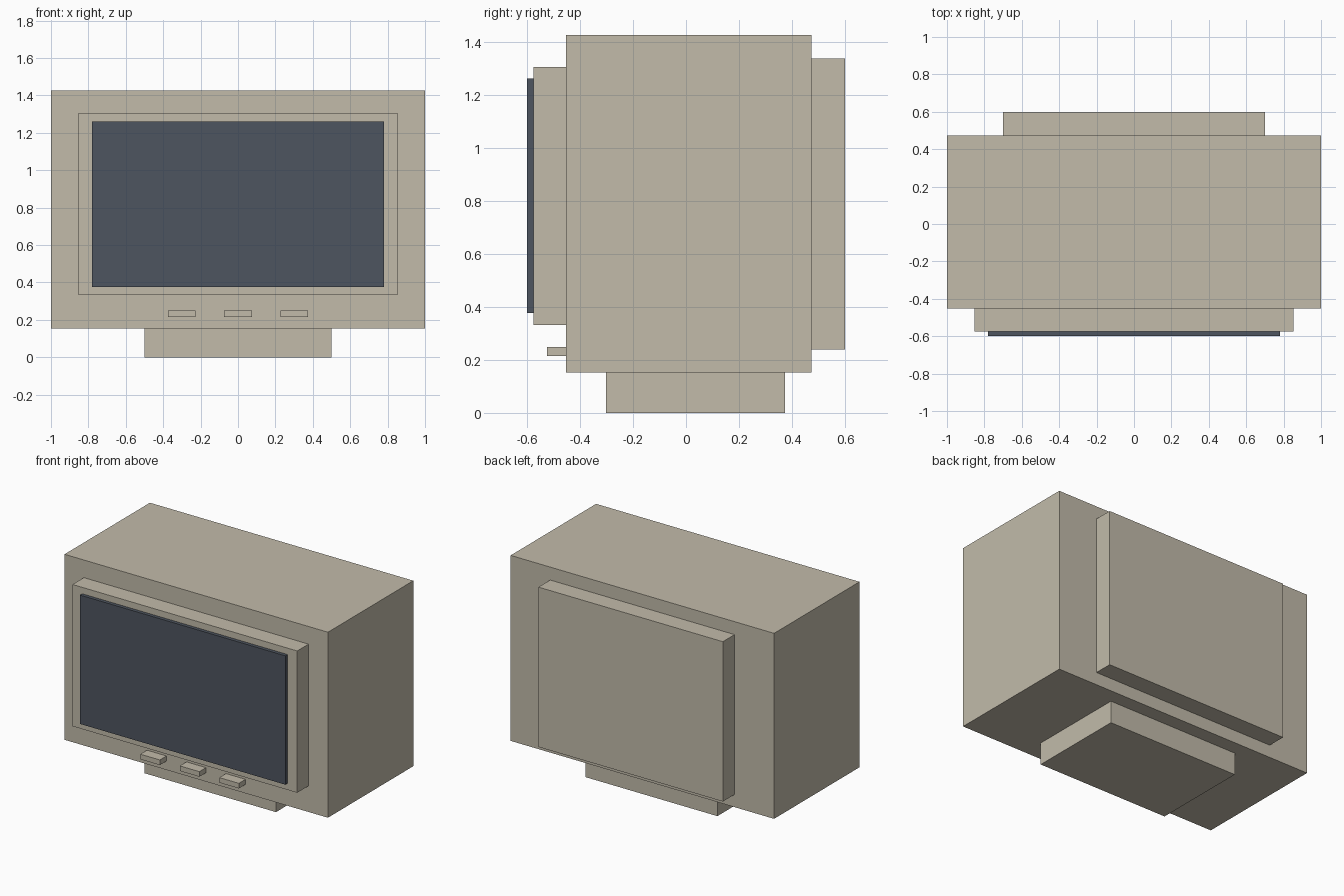
import bpy

default = bpy.data.objects.get("Cube")
if default:
    bpy.data.objects.remove(default, do_unlink=True)


def material(name, rgb):
    mat = bpy.data.materials.new(name)
    mat.use_nodes = True
    color = (*rgb, 1)
    mat.diffuse_color = color
    mat.node_tree.nodes["Principled BSDF"].inputs["Base Color"].default_value = color
    return mat


def box(name, x, y, z, mat):
    """Box spanning the (low, high) range given on each axis."""
    spans = (x, y, z)
    bpy.ops.mesh.primitive_cube_add(size=1, location=[(a + b) / 2 for a, b in spans])
    ob = bpy.context.object
    ob.name = name
    ob.scale = [b - a for a, b in spans]
    bpy.ops.object.transform_apply(location=False, rotation=False, scale=True)
    ob.data.materials.append(mat)
    return ob


beige = material("beige plastic", (0.54, 0.497, 0.402))
glass = material("dark blue grey glass", (0.076, 0.091, 0.117))

FRONT, BACK = -0.453, 0.473

# Main case and the stand below it
box("case", (-1, 1), (FRONT, BACK), (0.153, 1.426), beige)
box("stand", (-0.5, 0.5), (-0.302, 0.374), (0, 0.153), beige)

# Raised screen surround, screen and rear housing
box("screen_surround", (-0.853, 0.853), (-0.576, FRONT), (0.332, 1.305), beige)
box("screen", (-0.78, 0.78), (-0.6, -0.576), (0.377, 1.261), glass)
box("rear_housing", (-0.7, 0.7), (BACK, 0.6), (0.24, 1.337), beige)

# Row of control buttons
for name, x in (("right", -0.3), ("middle", 0), ("left", 0.3)):
    box(name + "_button", (x - 0.074, x + 0.074), (-0.525, FRONT), (0.214, 0.249), beige)
